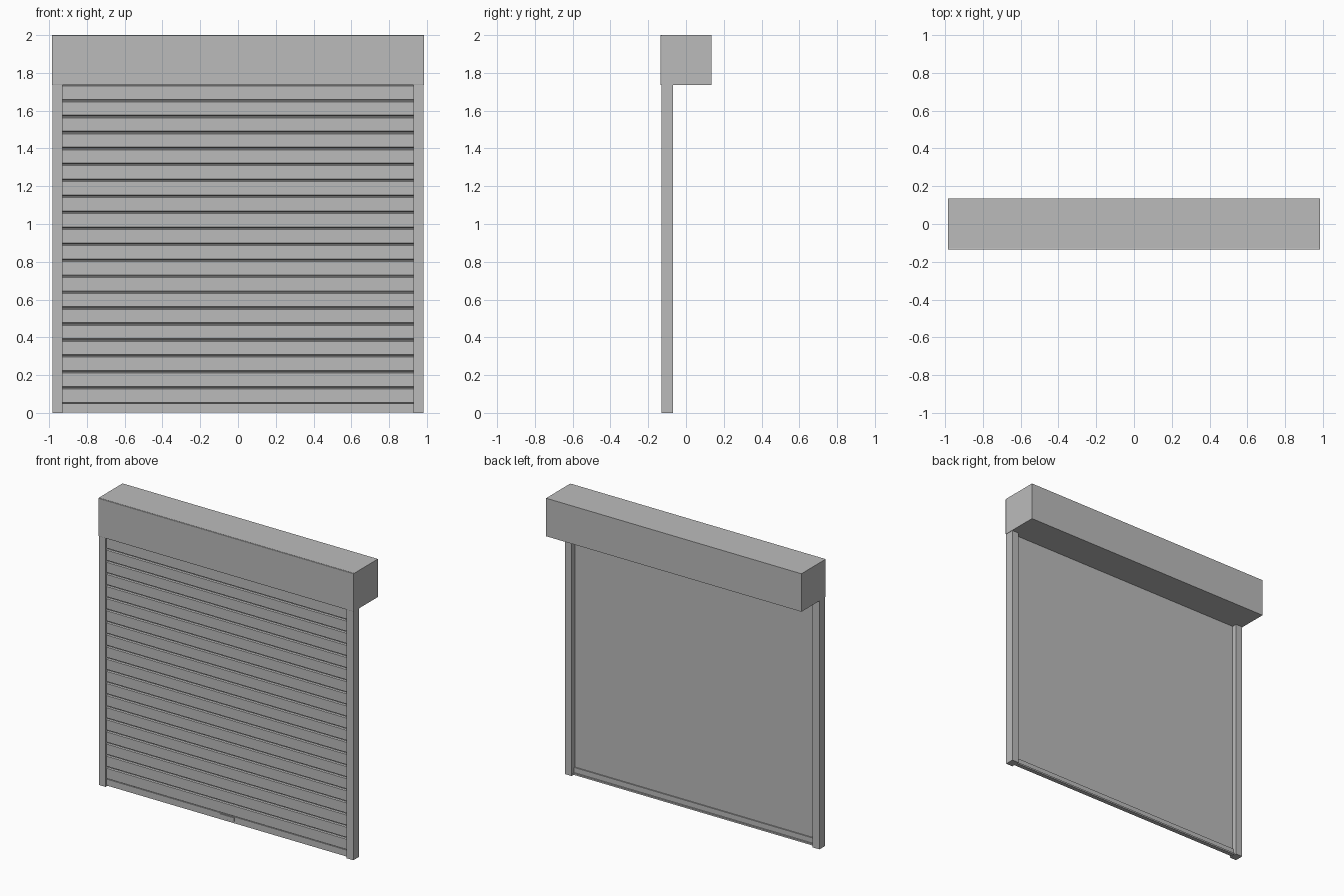
import bpy
import bmesh

cube = bpy.data.objects.get("Cube")
if cube:
    bpy.data.objects.remove(cube, do_unlink=True)

grey = bpy.data.materials.new("shutter grey")
grey.use_nodes = True
COLOUR = (0.5, 0.5, 0.5, 1)
grey.diffuse_color = COLOUR
grey.node_tree.nodes["Principled BSDF"].inputs["Base Color"].default_value = COLOUR


def extrude_profile(name, points, x0, x1):
    """Closed (y, z) profile swept along x."""
    bm = bmesh.new()
    face = bm.faces.new([bm.verts.new((x0, y, z)) for y, z in points])
    swept = bmesh.ops.extrude_face_region(bm, geom=[face])
    moved = [g for g in swept["geom"] if isinstance(g, bmesh.types.BMVert)]
    bmesh.ops.translate(bm, verts=moved, vec=(x1 - x0, 0, 0))
    bmesh.ops.recalc_face_normals(bm, faces=bm.faces)
    mesh = bpy.data.meshes.new(name)
    bm.to_mesh(mesh)
    bm.free()
    mesh.materials.append(grey)
    obj = bpy.data.objects.new(name, mesh)
    bpy.context.collection.objects.link(obj)
    return obj


def box(name, x, y, z):
    return extrude_profile(name, [(y[0], z[0]), (y[1], z[0]), (y[1], z[1]), (y[0], z[1])], *x)


WIDTH = 0.985
INNER = 0.93
BOX_BOTTOM = 1.735

# Roller housing and its slim front cover
box("roller_housing", (-WIDTH, WIDTH), (-0.127, 0.135), (BOX_BOTTOM, 2))
cover = box("housing_cover", (-WIDTH, WIDTH), (-0.135, -0.127), (BOX_BOTTOM, 2))
bevel = cover.modifiers.new("soft edge", "BEVEL")
bevel.width = 0.003
bevel.segments = 2

# Side guide rails
for side, name in ((1, "left_guide_rail"), (-1, "right_guide_rail")):
    xs = sorted((side * INNER, side * 0.982))
    box(name, xs, (-0.131, -0.068), (0, BOX_BOTTOM))

# Slatted curtain: flat back, chamfered grooves between slats
FRONT, GROOVE, BACK = -0.119, -0.111, -0.103
PITCH = 0.0845
profile = [(BACK, 0.05)]
for i in range(20):
    low = 0.05 + i * PITCH
    high = low + PITCH
    profile += [(GROOVE, low), (FRONT, low + 0.005), (FRONT, high - 0.009), (GROOVE, high - 0.004)]
profile += [(GROOVE, BOX_BOTTOM + 0.02), (BACK, BOX_BOTTOM + 0.02)]
extrude_profile("slat_curtain", profile, -INNER, INNER)

# Bottom bar with a wider foot
box("bottom_bar", (-INNER, INNER), (-0.119, -0.095), (0.012, 0.05))
box("bottom_foot", (-INNER, INNER), (-0.115, -0.085), (0.003, 0.014))

# Lock plate in the middle of the bottom bar
box("lock_plate", (-0.057, 0.057), (-0.124, -0.118), (0.018, 0.045))
